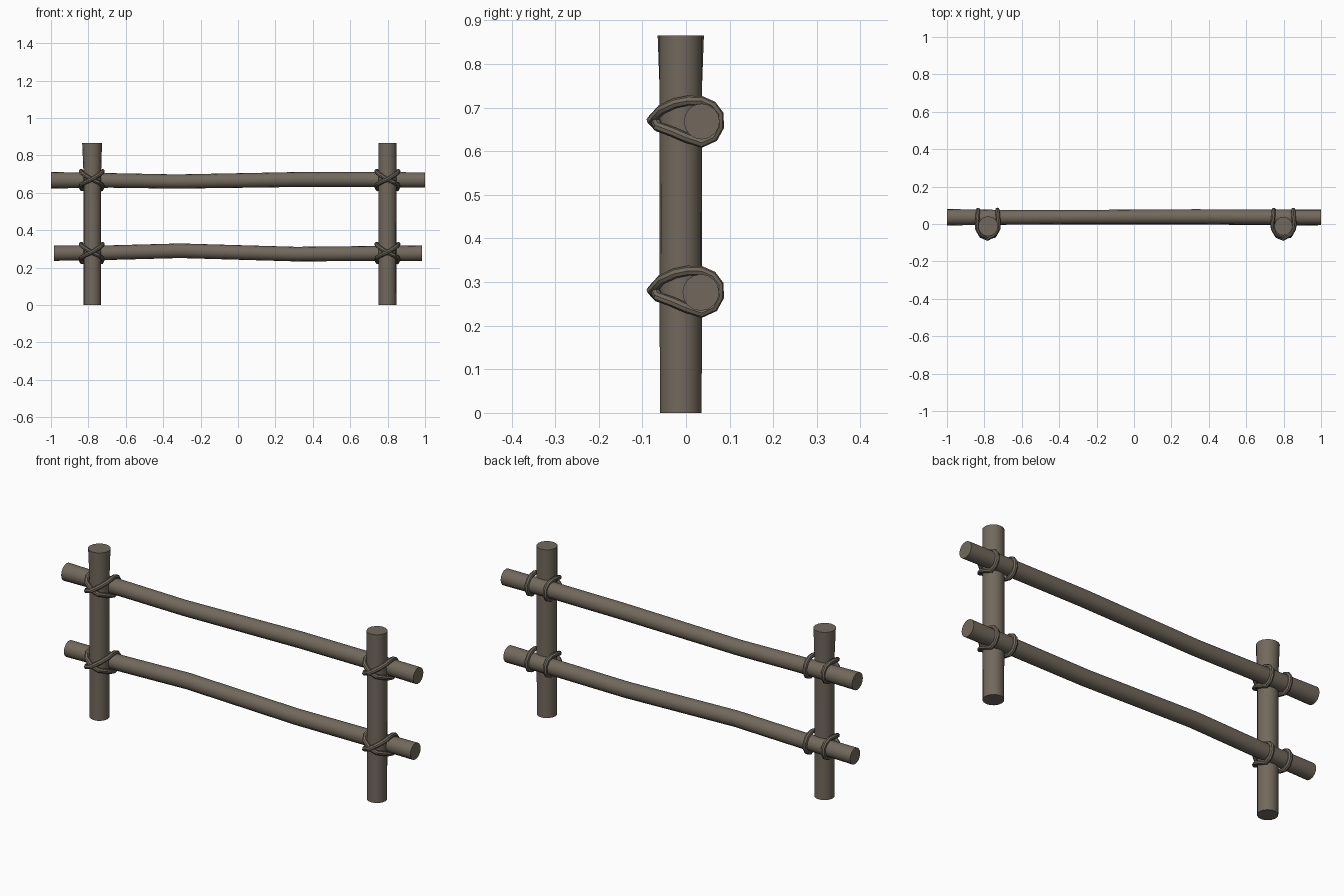
import bpy, bmesh, math
from mathutils import Vector

if "Cube" in bpy.data.objects:
    bpy.data.objects.remove(bpy.data.objects["Cube"])

wood = bpy.data.materials.new("weathered_wood")
wood.diffuse_color = (0.17, 0.141, 0.107, 1)
wood.use_nodes = True
wood.node_tree.nodes["Principled BSDF"].inputs["Base Color"].default_value = wood.diffuse_color
rope = wood  # the lashings share the wood colour


def finish(obj):
    obj.data.materials.append(wood)
    bpy.ops.object.select_all(action='DESELECT')
    obj.select_set(True)
    bpy.context.view_layer.objects.active = obj
    bpy.ops.object.shade_smooth_by_angle(angle=math.radians(40))


def log(name, stations, upright, sides=16):
    """Round log through stations (x, y, z, radius), with capped ends."""
    bm = bmesh.new()
    rings = []
    for x, y, z, r in stations:
        ring = []
        for i in range(sides):
            a = 2 * math.pi * i / sides
            c, s = r * math.cos(a), r * math.sin(a)
            off = Vector((c, s, 0)) if upright else Vector((0, c, s))
            ring.append(bm.verts.new(Vector((x, y, z)) + off))
        rings.append(ring)
    for a, b in zip(rings, rings[1:]):
        for i in range(sides):
            j = (i + 1) % sides
            bm.faces.new((a[i], a[j], b[j], b[i]))
    bm.faces.new(rings[0][::-1])
    bm.faces.new(rings[-1])
    bmesh.ops.recalc_face_normals(bm, faces=bm.faces[:])
    me = bpy.data.meshes.new(name)
    bm.to_mesh(me)
    bm.free()
    obj = bpy.data.objects.new(name, me)
    bpy.context.collection.objects.link(obj)
    finish(obj)


def lashing(name, px, rz):
    """Closed rope: behind the rail on both sides, crossing in front of the post."""
    half = [(.052, .035, -.049), (.052, .063, -.036), (.052, .076, -.012),
            (.052, .075, .016), (.053, .060, .036), (.055, .035, .047),
            (.058, .005, .048), (.057, -.025, .042), (.040, -.056, .028),
            (0, -.079, .003), (-.035, -.064, -.012), (-.055, -.030, -.024),
            (-.058, 0, -.037)]
    pts = half + [(-x, y + (.008 if x == 0 else 0), z) for x, y, z in half]
    cu = bpy.data.curves.new(name, 'CURVE')
    cu.dimensions = '3D'
    cu.bevel_depth = 0.0115
    cu.bevel_resolution = 2
    sp = cu.splines.new('POLY')
    sp.points.add(len(pts) - 1)
    for p, (x, y, z) in zip(sp.points, pts):
        p.co = (px + x, y, rz + z, 1)
    sp.use_cyclic_u = True
    obj = bpy.data.objects.new(name, cu)
    bpy.context.collection.objects.link(obj)
    bpy.ops.object.select_all(action='DESELECT')
    obj.select_set(True)
    bpy.context.view_layer.objects.active = obj
    bpy.ops.object.convert(target='MESH')
    finish(bpy.context.view_layer.objects.active)


# Posts: the left one flares at the top
log("left_post", [(-.779, -.012, 0, .047), (-.779, -.012, .70, .047),
                  (-.78, -.012, .865, .053)], True)
log("right_post", [(.799, -.012, 0, .048), (.799, -.012, .865, .049)], True)

# Rails: gently bent
log("upper_rail", [(-1, .036, .667, .044), (-.68, .036, .666, .039),
                   (-.33, .037, .660, .038), (.33, .039, .671, .040),
                   (.7, .037, .671, .040), (1, .036, .668, .041)], False)
log("lower_rail", [(-.985, .034, .277, .041), (-.68, .035, .280, .039),
                   (-.31, .036, .290, .039), (.31, .036, .272, .039),
                   (.7, .035, .275, .040), (.985, .034, .276, .042)], False)

# Rope lashings at every crossing
for side, px in (("left", -.782), ("right", .799)):
    for level, rz in (("upper", .668), ("lower", .278)):
        lashing(f"{side}_{level}_lashing", px, rz)
